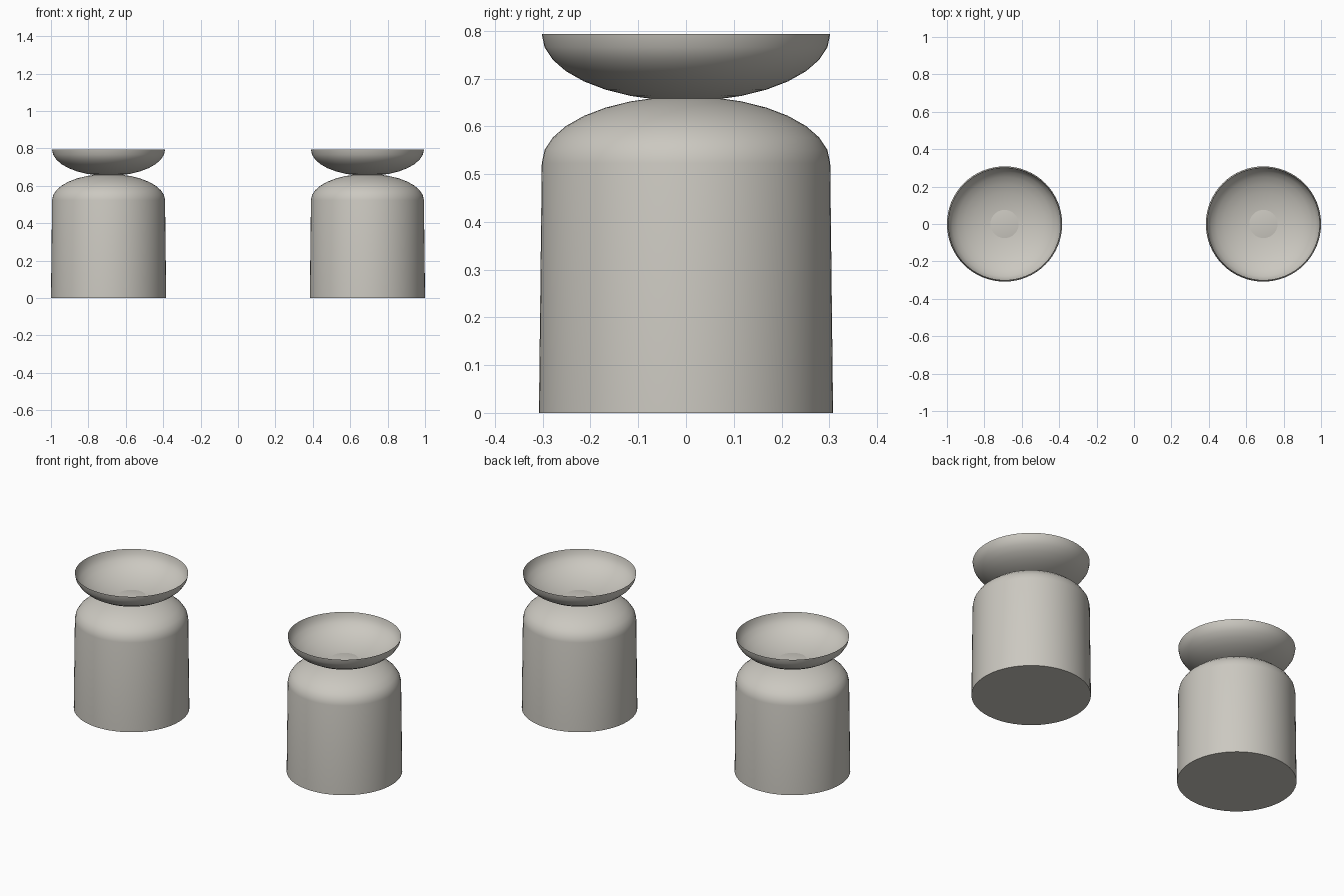
import bpy, bmesh, math

if "Cube" in bpy.data.objects:
    bpy.data.objects.remove(bpy.data.objects["Cube"])

SEGMENTS = 64
CENTRE_X = 0.692
RADIUS = 0.302       # shoulder and rim radius
ARC = 0.14           # height of the dome and of the bowl curve

stone = bpy.data.materials.new("warm_grey")
stone.diffuse_color = (0.60, 0.58, 0.53, 1.0)
stone.use_nodes = True
stone.node_tree.nodes["Principled BSDF"].inputs["Base Color"].default_value = stone.diffuse_color


def lathe(name, profile, x, closed_base=False):
    """Spin (radius, z) points round a vertical axis; radius 0 makes a pole."""
    bm = bmesh.new()
    rings = []
    for r, z in profile:
        if r < 1e-5:
            rings.append([bm.verts.new((0, 0, z))] * SEGMENTS)
        else:
            rings.append([bm.verts.new((r * math.cos(2 * math.pi * i / SEGMENTS),
                                        r * math.sin(2 * math.pi * i / SEGMENTS), z))
                          for i in range(SEGMENTS)])
    for a, b in zip(rings, rings[1:]):
        for i in range(SEGMENTS):
            j = (i + 1) % SEGMENTS
            corners = list(dict.fromkeys((a[i], a[j], b[j], b[i])))
            bm.faces.new(corners)
    if closed_base:
        bm.faces.new(rings[0][::-1])
    mesh = bpy.data.meshes.new(name)
    bm.to_mesh(mesh)
    bm.free()
    mesh.materials.append(stone)
    obj = bpy.data.objects.new(name, mesh)
    obj.location.x = x
    bpy.context.collection.objects.link(obj)
    bpy.ops.object.select_all(action='DESELECT')
    obj.select_set(True)
    bpy.context.view_layer.objects.active = obj
    bpy.ops.object.shade_smooth_by_angle(angle=math.radians(35))


# quarter ellipse shared by the domed shoulder and the bowl
STEPS = 8
quarter = [(RADIUS * math.cos(math.pi / 2 * k / STEPS),
            ARC * math.sin(math.pi / 2 * k / STEPS)) for k in range(STEPS + 1)]

for side, x in (("left", -CENTRE_X), ("right", CENTRE_X)):
    # slightly tapered drum with a domed top
    lathe(side + "_drum", [(0.308, 0.0)] + [(r, 0.523 + h) for r, h in quarter],
          x, closed_base=True)
    # thin open bowl; the dome just pokes through its bottom
    lathe(side + "_bowl", [(r, 0.793 - h) for r, h in reversed(quarter)], x)
